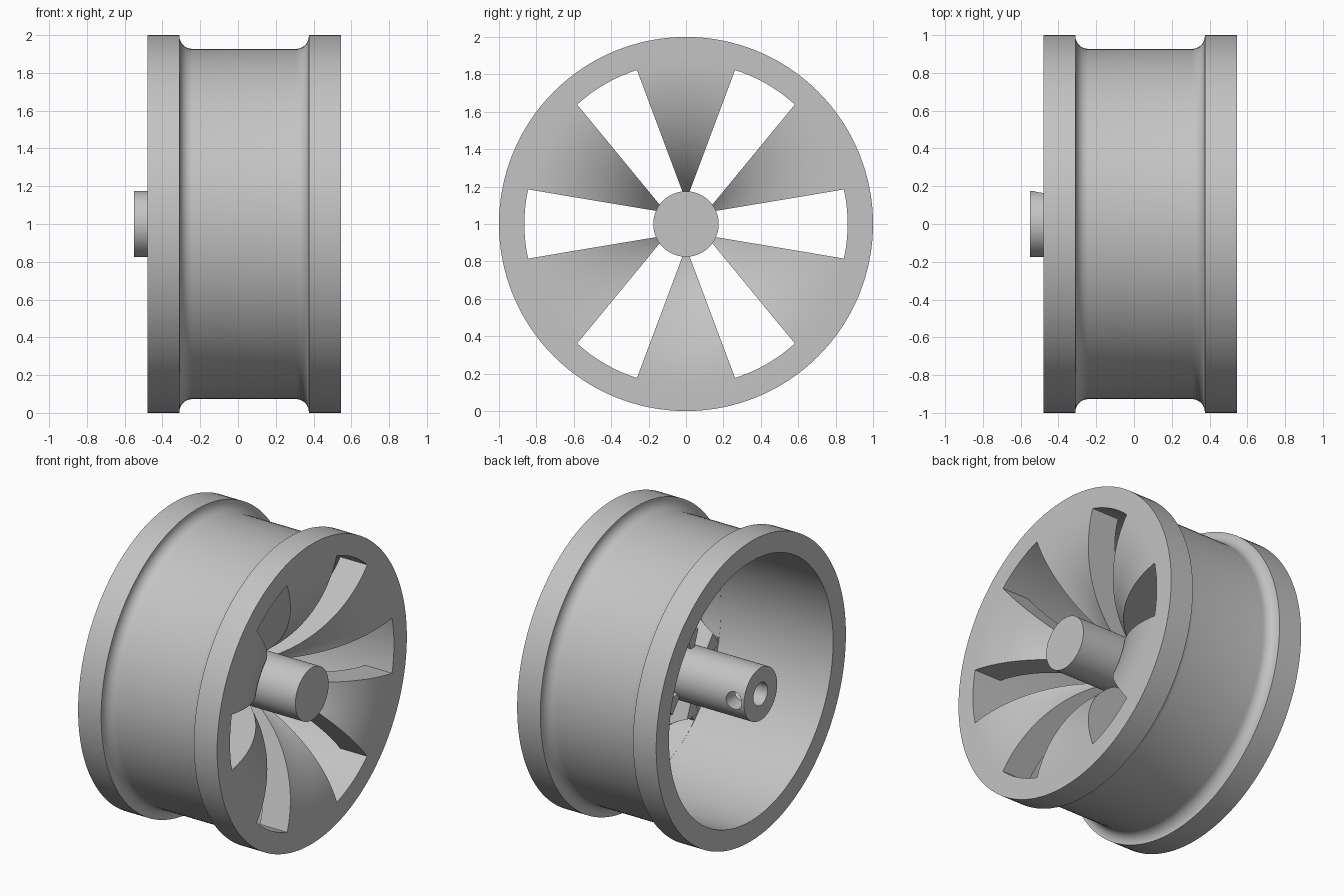
import bpy, bmesh
from math import pi, sin, cos, asin, sqrt
from mathutils import Matrix, Vector

cube = bpy.data.objects.get("Cube")
if cube:
    bpy.data.objects.remove(cube, do_unlink=True)

SEGMENTS = 128
FACE_X, BACK_X = 0.546, -0.48      # dished face and open face of the wheel
BORE, HUB = 0.865, 0.175           # inner radius of the barrel, hub radius
FRONT_R, BACK_R = 0.82, 0.62       # concentric arcs of the dish
DISH_X = FACE_X - FRONT_R          # centre of both arcs
CAP_X = -0.05                      # flat inner end of the spokes

metal = bpy.data.materials.new("grey_metal")
metal.use_nodes = True
grey = (0.55, 0.55, 0.55, 1)
metal.diffuse_color = grey
metal.node_tree.nodes["Principled BSDF"].inputs["Base Color"].default_value = grey


def make_object(name, bm):
    bmesh.ops.recalc_face_normals(bm, faces=bm.faces)
    mesh = bpy.data.meshes.new(name)
    bm.to_mesh(mesh)
    bm.free()
    mesh.materials.append(metal)
    obj = bpy.data.objects.new(name, mesh)
    bpy.context.collection.objects.link(obj)
    obj.location.z = 1
    return obj


def lathe(name, profile):
    """Closed solid of revolution about the x axis from (x, radius) points."""
    bm = bmesh.new()
    verts = [bm.verts.new((x, 0, r)) for x, r in profile]
    edges = [bm.edges.new((verts[i - 1], verts[i])) for i in range(len(verts))]
    bmesh.ops.spin(bm, geom=verts + edges, axis=(1, 0, 0), cent=(0, 0, 0),
                   angle=2 * pi, steps=SEGMENTS, use_merge=True)
    bmesh.ops.remove_doubles(bm, verts=bm.verts, dist=1e-5)
    return make_object(name, bm)


def cylinder(name, radius, start, end, segments=64):
    """Solid cylinder between two points."""
    start, end = Vector(start), Vector(end)
    axis = end - start
    turn = axis.to_track_quat('Z', 'Y').to_matrix().to_4x4()
    bm = bmesh.new()
    bmesh.ops.create_cone(bm, cap_ends=True, segments=segments, radius1=radius,
                          radius2=radius, depth=axis.length,
                          matrix=Matrix.Translation((start + end) / 2) @ turn)
    return make_object(name, bm)


def slot_cutter(index):
    """Flared prism that opens one gap between spokes."""
    def half_width(r):
        return 0.0435 + 0.168 * r
    limit = BORE - 0.001
    spread = asin(half_width(0.84) / limit)
    outline = [(0.13, half_width(0.13)), (0.13, -half_width(0.13))]
    for i in range(17):
        a = spread * (i / 8 - 1)
        outline.append((limit * cos(a), limit * sin(a)))
    bm = bmesh.new()
    face = bm.faces.new([bm.verts.new((-0.3, y, z)) for y, z in outline])
    out = bmesh.ops.extrude_face_region(bm, geom=[face])["geom"]
    bmesh.ops.translate(bm, vec=(1, 0, 0),
                        verts=[v for v in out if isinstance(v, bmesh.types.BMVert)])
    bmesh.ops.rotate(bm, verts=bm.verts, cent=(0, 0, 0),
                     matrix=Matrix.Rotation(index * pi / 3, 3, 'X'))
    return make_object("slot_cutter", bm)


def cut(obj, cutters):
    bpy.context.view_layer.objects.active = obj
    for cutter in cutters:
        cutter.hide_render = True
        mod = obj.modifiers.new("cut", 'BOOLEAN')
        mod.operation = 'DIFFERENCE'
        mod.solver = 'EXACT'
        mod.object = cutter
        bpy.ops.object.modifier_apply(modifier=mod.name)
        bpy.data.objects.remove(cutter, do_unlink=True)


def smooth(obj):
    bpy.ops.object.select_all(action='DESELECT')
    obj.select_set(True)
    bpy.context.view_layer.objects.active = obj
    bpy.ops.object.shade_smooth_by_angle(angle=pi / 6)


# Outer barrel: two flanges with a filleted groove between them
FLOOR, FILLET, STEPS = 0.927, 0.068, 8
LEFT, RIGHT = -0.31, 0.375
profile = [(BACK_X, BORE), (BACK_X, 1), (LEFT, 1)]
arc = [i * pi / 2 / STEPS for i in range(STEPS + 1)]
profile += [(LEFT + FILLET * (1 - cos(a)), FLOOR + FILLET * (1 - sin(a))) for a in arc]
profile += [(RIGHT - FILLET * (1 - cos(a)), FLOOR + FILLET * (1 - sin(a)))
            for a in reversed(arc)]
profile += [(RIGHT, 1), (FACE_X, 1)]

# Dish front, curving from the flat face down to the hub
inner = HUB - 0.01
sweep = asin((BORE - inner) / FRONT_R)
profile += [(DISH_X + FRONT_R * cos(sweep * i / 24), BORE - FRONT_R * sin(sweep * i / 24))
            for i in range(25)]

# Dish back, from the flat spoke end out to the barrel bore
reach = asin(sqrt(BACK_R ** 2 - (CAP_X - DISH_X) ** 2) / BACK_R)
profile += [(CAP_X, inner)]
profile += [(DISH_X + BACK_R * cos(reach * i / 20), BORE - BACK_R * sin(reach * i / 20))
            for i in range(20, -1, -1)]

wheel = lathe("wheel_rim_and_spokes", profile)
cut(wheel, [slot_cutter(i) for i in range(6)])
smooth(wheel)

# Hub shaft with an axle bore and one set-screw hole
hub = cylinder("hub_shaft", HUB, (-0.55, 0, 0), (FACE_X, 0, 0), SEGMENTS)
cut(hub, [cylinder("axle_bore_cutter", 0.075, (-0.7, 0, 0), (-0.05, 0, 0)),
          cylinder("screw_hole_cutter", 0.058, (-0.475, 0, 0), (-0.475, 0.3, 0))])
smooth(hub)
